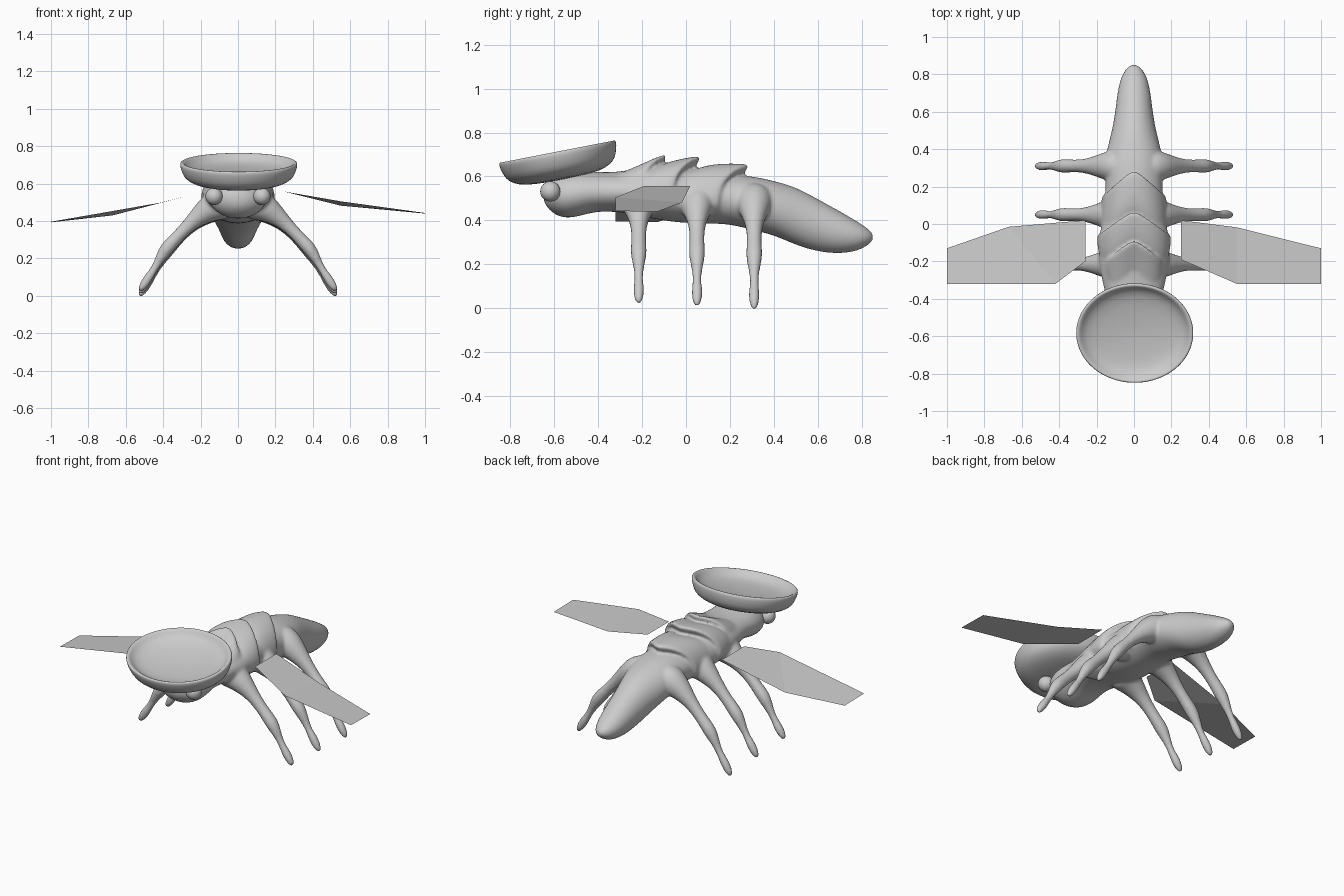
import bpy, bmesh, math
from mathutils import Vector, Matrix

if "Cube" in bpy.data.objects:
    bpy.data.objects.remove(bpy.data.objects["Cube"])


def make_object(name, bm, smooth=True):
    bmesh.ops.recalc_face_normals(bm, faces=bm.faces[:])
    for f in bm.faces:
        f.smooth = smooth
    me = bpy.data.meshes.new(name)
    bm.to_mesh(me)
    bm.free()
    ob = bpy.data.objects.new(name, me)
    bpy.context.collection.objects.link(ob)
    return ob


def skin(bm, rings):
    """Bridge equal rings of points and cap both ends."""
    vs = [[bm.verts.new(p) for p in r] for r in rings]
    n = len(vs[0])
    for a, b in zip(vs, vs[1:]):
        for i in range(n):
            j = (i + 1) % n
            bm.faces.new((a[i], a[j], b[j], b[i]))
    bm.faces.new(vs[0][::-1])
    bm.faces.new(vs[-1])


def body_ring(y, zc, rx, rz, v=0.0, low=1.0, n=24):
    """Cross-section; v sweeps the sides forward, low flattens the belly."""
    pts = []
    for i in range(n):
        a = 2 * math.pi * i / n
        c, s = math.cos(a), math.sin(a)
        sweep = abs(s) ** 1.15 if c > 0 else 1
        pts.append((rx * s, y - v * sweep, zc + rz * c * (low if c < 0 else 1)))
    return pts


def leg_rings(path, side, y, dz, n=14):
    rings = []
    for i, (x, z, r) in enumerate(path):
        a, b = path[max(i - 1, 0)], path[min(i + 1, len(path) - 1)]
        d = Vector((b[0] - a[0], 0, b[1] - a[1])).normalized()
        nrm = Vector((-d.z, 0, d.x))
        ring = []
        for k in range(n):
            t = 2 * math.pi * k / n
            p = Vector((x, y, z + dz * i / (len(path) - 1)))
            p += nrm * r * math.cos(t) + Vector((0, r * math.sin(t), 0))
            ring.append((p.x * side, p.y, p.z))
        rings.append(ring)
    return rings


bm = bmesh.new()

# Head, thorax and abdomen
skin(bm, [body_ring(*r) for r in (
    (-.65, .52, .03, .025), (-.635, .52, .08, .06), (-.595, .515, .13, .092),
    (-.54, .515, .152, .108), (-.47, .525, .155, .102), (-.42, .53, .15, .093),
    (-.37, .53, .155, .09), (-.3, .53, .172, .092), (-.2, .53, .192, .112),
    (-.1, .525, .19, .128), (0, .515, .176, .128), (.1, .505, .162, .12),
    (.2, .495, .15, .112), (.3, .48, .16, .124), (.4, .457, .146, .124),
    (.5, .42, .118, .134), (.6, .377, .101, .121), (.7, .345, .09, .098),
    (.78, .328, .073, .068), (.83, .325, .045, .038), (.853, .325, .015, .012))])

# Overlapping back plates with pointed rear edges
plates = (
    (.12, ((-.3, .53, .12, .075), (-.19, .53, .158, .125), (-.11, .53, .172, .164),
           (-.07, .53, .166, .18), (-.1, .53, .13, .11))),
    (.13, ((-.13, .53, .165, .115), (-.03, .53, .192, .15), (.05, .52, .202, .172),
           (.086, .52, .194, .178), (.045, .52, .155, .11))),
    (.14, ((.02, .51, .165, .115), (.13, .5, .18, .162), (.26, .49, .178, .17),
           (.31, .49, .17, .168), (.255, .49, .12, .1))))
for v, rows in plates:
    skin(bm, [body_ring(*r, v, .55) for r in rows])

# Six jointed legs
leg_path = ((.05, .5, .095), (.13, .48, .085), (.18, .44, .066), (.23, .4, .047),
            (.285, .345, .035), (.34, .285, .035), (.385, .235, .04),
            (.42, .175, .026), (.45, .118, .019), (.478, .075, .026),
            (.505, .03, .025), (.522, .001, .015), (.525, -.008, .008))
for y, dz in ((-.215, .032), (.05, .018), (.31, .003)):
    for side in (-1, 1):
        skin(bm, leg_rings(leg_path, side, y, dz))

# Fuse body parts into one smooth skin
body = make_object("insect_body", bm)
sub = body.modifiers.new("round", 'SUBSURF')
sub.levels = sub.render_levels = 2
rem = body.modifiers.new("fuse", 'REMESH')
rem.mode = 'VOXEL'
rem.voxel_size = .008
rem.use_smooth_shade = True
smo = body.modifiers.new("blend", 'SMOOTH')
smo.factor, smo.iterations = .5, 12

# Eyes
for side, label in ((-1, "left"), (1, "right")):
    bm = bmesh.new()
    bmesh.ops.create_uvsphere(bm, u_segments=24, v_segments=16, radius=.046)
    bmesh.ops.translate(bm, verts=bm.verts, vec=(.128 * side, -.617, .532))
    make_object(label + "_eye", bm)

# Shallow tilted dish on the head
profile = ((.02, -.116), (.5, -.114), (.74, -.102), (.89, -.078), (.955, -.05),
           (1, -.005), (.995, .012), (.96, .016), (.91, .004), (.84, -.022),
           (.6, -.042), (.02, -.05))
bm = bmesh.new()
N = 48
skin(bm, [[(.315 * r * math.cos(2 * math.pi * k / N),
            .272 * r * math.sin(2 * math.pi * k / N), z) for k in range(N)]
          for r, z in profile])
bmesh.ops.transform(bm, verts=bm.verts, matrix=Matrix.Translation((.004, -.583, .7))
                    @ Matrix.Rotation(math.radians(11), 4, 'X'))
dish = make_object("head_dish", bm)
sub = dish.modifiers.new("round", 'SUBSURF')
sub.levels = sub.render_levels = 1

# Flat single-sheet wings, each slightly different
wings = {
    "right_wing": ((.25, .02, .557), (.55, -.018, .482), (1, -.13, .44),
                   (1, -.32, .443), (.55, -.32, .505), (.25, -.19, .557)),
    "left_wing": ((-.26, .02, .537), (-.67, -.015, .43), (-1, -.13, .393),
                  (-1, -.32, .396), (-.42, -.32, .497), (-.26, -.2, .537))}
for name, pts in wings.items():
    bm = bmesh.new()
    v = [bm.verts.new(p) for p in pts]
    bm.faces.new((v[0], v[1], v[4], v[5]))
    bm.faces.new((v[1], v[2], v[3], v[4]))
    wing = make_object(name, bm, False)
